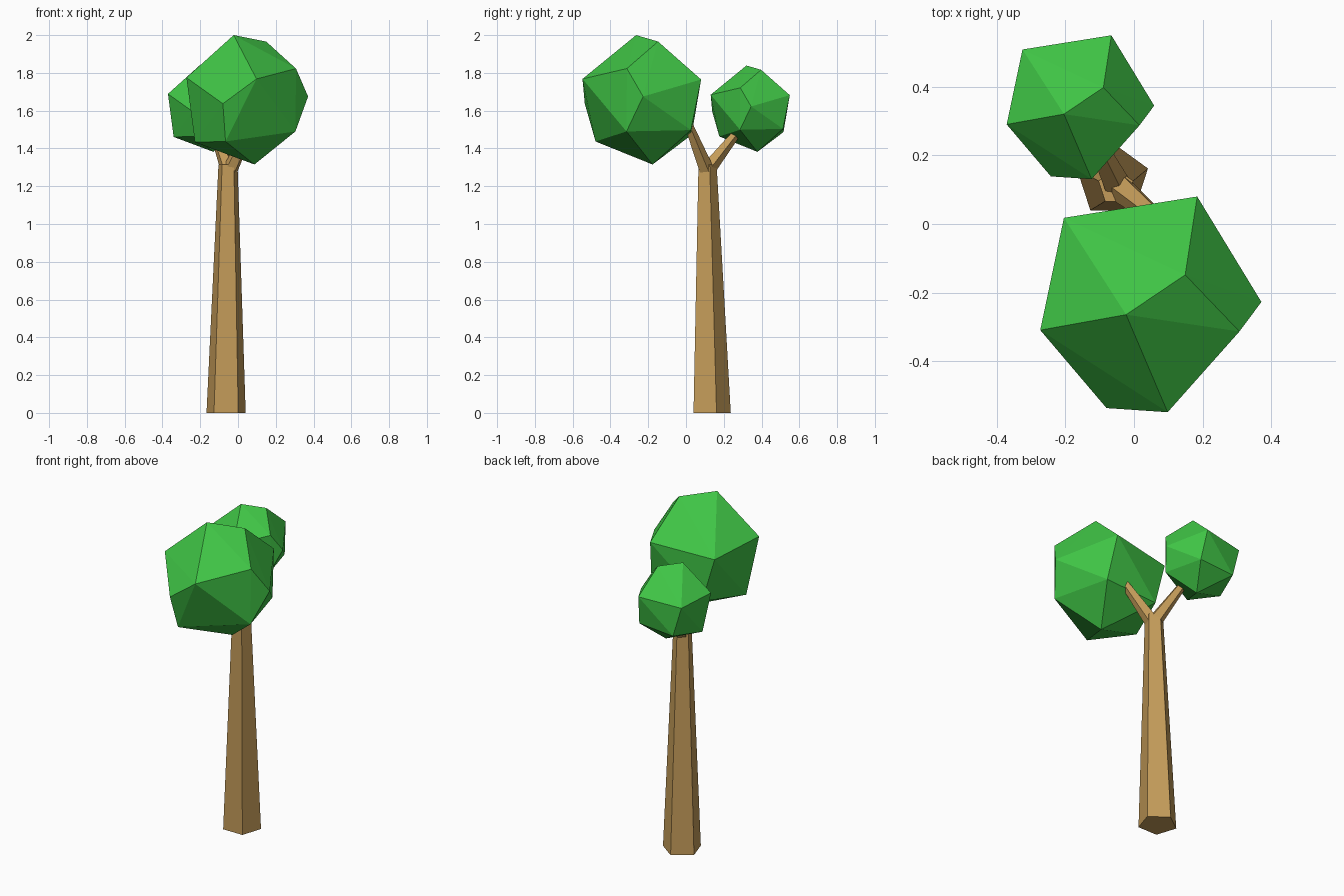
import bpy, bmesh, math
from mathutils import Vector

if "Cube" in bpy.data.objects:
    bpy.data.objects.remove(bpy.data.objects["Cube"])


def material(name, rgb):
    m = bpy.data.materials.new(name)
    m.diffuse_color = (*rgb, 1)
    m.use_nodes = True
    m.node_tree.nodes["Principled BSDF"].inputs["Base Color"].default_value = m.diffuse_color
    return m


bark = material("bark", (0.55, 0.33, 0.10))
leaf = material("leaf", (0.05, 0.55, 0.06))


def finish(name, bm, mat):
    bmesh.ops.recalc_face_normals(bm, faces=bm.faces)
    me = bpy.data.meshes.new(name)
    bm.to_mesh(me)
    bm.free()
    me.materials.append(mat)
    ob = bpy.data.objects.new(name, me)
    bpy.context.collection.objects.link(ob)


def limb(name, p0, p1, r0, r1, level=False):
    """Five-sided tapered limb between two points."""
    p0, p1 = Vector(p0), Vector(p1)
    q = Vector((0, 0, 1)).rotation_difference(p1 - p0)
    bm = bmesh.new()
    rings = []
    for p, r in ((p0, r0), (p1, r1)):
        ring = []
        for i in range(5):
            a = math.radians(18 + 72 * i)
            v = Vector((r * math.cos(a), r * math.sin(a), 0))
            ring.append(bm.verts.new(p + (v if level else q @ v)))
        rings.append(ring)
    for i in range(5):
        j = (i + 1) % 5
        bm.faces.new((rings[0][i], rings[0][j], rings[1][j], rings[1][i]))
    bm.faces.new(rings[0][::-1])
    bm.faces.new(rings[1])
    finish(name, bm, bark)


# Faceted leaf clump: corner points, wrapped in a convex hull
CLUMP = [
    (-0.023, -0.264, 2.0), (0.149, -0.148, 1.966), (0.307, -0.313, 1.823),
    (0.371, -0.227, 1.675), (-0.273, -0.309, 1.775), (0.098, -0.548, 1.768),
    (-0.08, -0.536, 1.637), (0.184, 0.08, 1.765), (-0.204, 0.018, 1.74),
    (-0.066, -0.479, 1.437), (0.087, -0.177, 1.315), (0.304, -0.315, 1.49),
    (-0.228, -0.25, 1.433), (0.212, 0.026, 1.497), (-0.128, 0.03, 1.472),
]


def crown(name, top, scale):
    bm = bmesh.new()
    peak = Vector(CLUMP[0])
    for p in CLUMP:
        bm.verts.new(Vector(top) + scale * (Vector(p) - peak))
    bmesh.ops.convex_hull(bm, input=bm.verts)
    finish(name, bm, leaf)


# Trunk and the two forked branches
limb("trunk", (-0.063, 0.128, 0), (-0.053, 0.109, 1.315), 0.109, 0.053, True)
limb("front_branch", (-0.04, 0.105, 1.29), (0.077, 0.01, 1.53), 0.042, 0.024)
limb("back_branch", (-0.052, 0.115, 1.29), (-0.124, 0.265, 1.478), 0.042, 0.024)

# Large and small crowns share one shape
crown("large_crown", CLUMP[0], 1.0)
crown("small_crown", (-0.204, 0.32, 1.839), 0.667)
